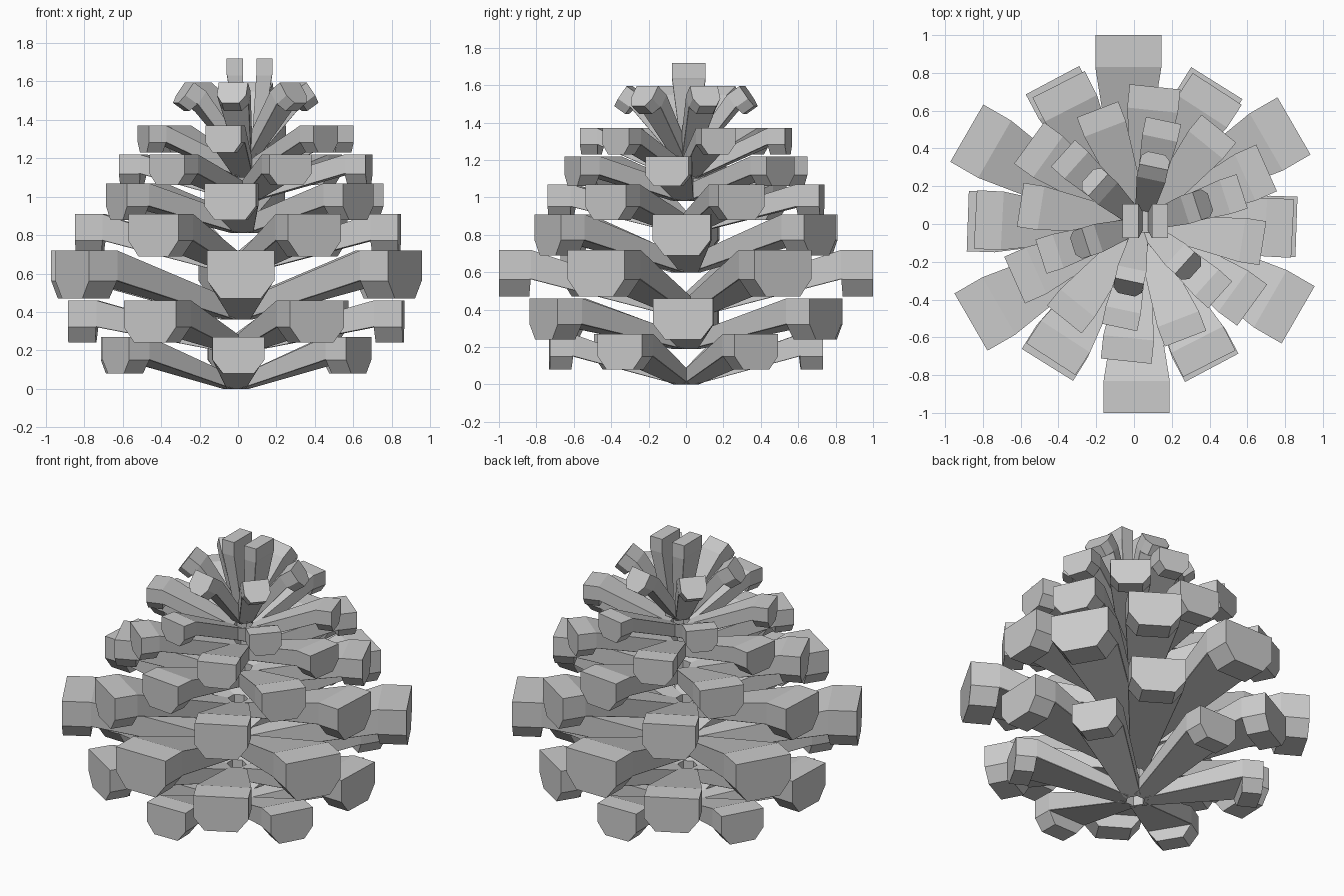
import bpy, bmesh
from math import radians
from mathutils import Matrix, Vector

if "Cube" in bpy.data.objects:
    bpy.data.objects.remove(bpy.data.objects["Cube"])


def section(r, top, bottom, width, chamfer):
    # Six-point cross-section: flat top, upright sides, chamfered underside
    h, w = top - bottom, width / 2
    mid, narrow = bottom + h * 0.37 * chamfer, w * (1 - 0.4 * chamfer)
    return [(r, -w, top), (r, -w, mid), (r, -narrow, bottom),
            (r, narrow, bottom), (r, w, mid), (r, w, top)]


def add_scale(bm, R, zt, zb, width, inner_top, inner_bottom, inner_width, chamfer, matrix):
    # Narrow rising square-edged stalk, then a deeper blunt level tip
    h, bend = zt - zb, R * 0.83
    stations = [
        section(0.05, inner_top, inner_bottom, inner_width, 0.05),
        section(bend, zt, zb + h * 0.36 * chamfer + 0.002, width, 0.05),
        section(bend + 0.008, zt, zb, width, chamfer),
        section(R, zt, zb, width, chamfer),
    ]
    rings = [[bm.verts.new(matrix @ Vector(p)) for p in s] for s in stations]
    for a, b in zip(rings, rings[1:]):
        for i in range(6):
            j = (i + 1) % 6
            bm.faces.new((a[i], a[j], b[j], b[i]))
    bm.faces.new(rings[0][::-1])
    bm.faces.new(rings[-1])


def scale_ring(name, count, angle, cx, cy, offset, base, tilt, R, zt, zb,
               width, inner_top, inner_bottom, inner_width=0.1, chamfer=1):
    bm = bmesh.new()
    for k in range(count):
        m = (Matrix.Translation((cx, cy, base))
             @ Matrix.Rotation(radians(angle + 360 / count * k), 4, 'Z')
             @ Matrix.Translation((0, offset, 0))
             @ Matrix.Rotation(-radians(tilt), 4, 'Y'))
        add_scale(bm, R, zt - base, zb - base, width, inner_top - base,
                  inner_bottom - base, inner_width, chamfer, m)
    bmesh.ops.recalc_face_normals(bm, faces=bm.faces)
    mesh = bpy.data.meshes.new(name)
    bm.to_mesh(mesh)
    bm.free()
    bpy.context.collection.objects.link(bpy.data.objects.new(name, mesh))


# Main whorls: angle, centre x, sideways offset, reach, tip top/bottom, width, stalk top/bottom
whorls = [
    (31, -0.01, 0.00, 0.73, 0.27, 0.08, 0.27, 0.07, 0.00),
    (-2, -0.01, 0.015, 0.87, 0.46, 0.24, 0.32, 0.27, 0.19),
    (30, -0.008, 0.022, 1.00, 0.72, 0.47, 0.35, 0.46, 0.36),
    (-3, 0.00, 0.02, 0.84, 0.91, 0.69, 0.31, 0.69, 0.60),
    (24, 0.035, 0.00, 0.73, 1.07, 0.88, 0.27, 0.90, 0.81),
    (-9, 0.04, 0.00, 0.65, 1.22, 1.06, 0.235, 1.07, 0.98),
    (18, 0.04, 0.00, 0.56, 1.37, 1.23, 0.19, 1.18, 1.10),
]
for n, (a, cx, off, R, zt, zb, w, it, ib) in enumerate(whorls, 1):
    scale_ring(f"scale_whorl_{n}", 6, a, cx, 0, off, 0, 0, R, zt, zb, w, it, ib)

# Upper whorl tipped upward
scale_ring("upper_whorl", 6, 18, 0.04, 0, 0, 1.19, 35,
           0.485, 1.345, 1.215, 0.155, 1.23, 1.17, 0.08)

# Upright pair at the very top
scale_ring("crown_pair", 2, 0, 0.06, 0.015, 0, 1.2, 90,
           0.52, 1.165, 1.08, 0.18, 1.19, 1.14, 0.08, 0)

# Small filler between the upright pair
bpy.ops.mesh.primitive_cube_add(size=1, location=(0.06, 0.015, 1.27))
core = bpy.context.object
core.name = "crown_core"
core.scale = (0.07, 0.12, 0.1)
